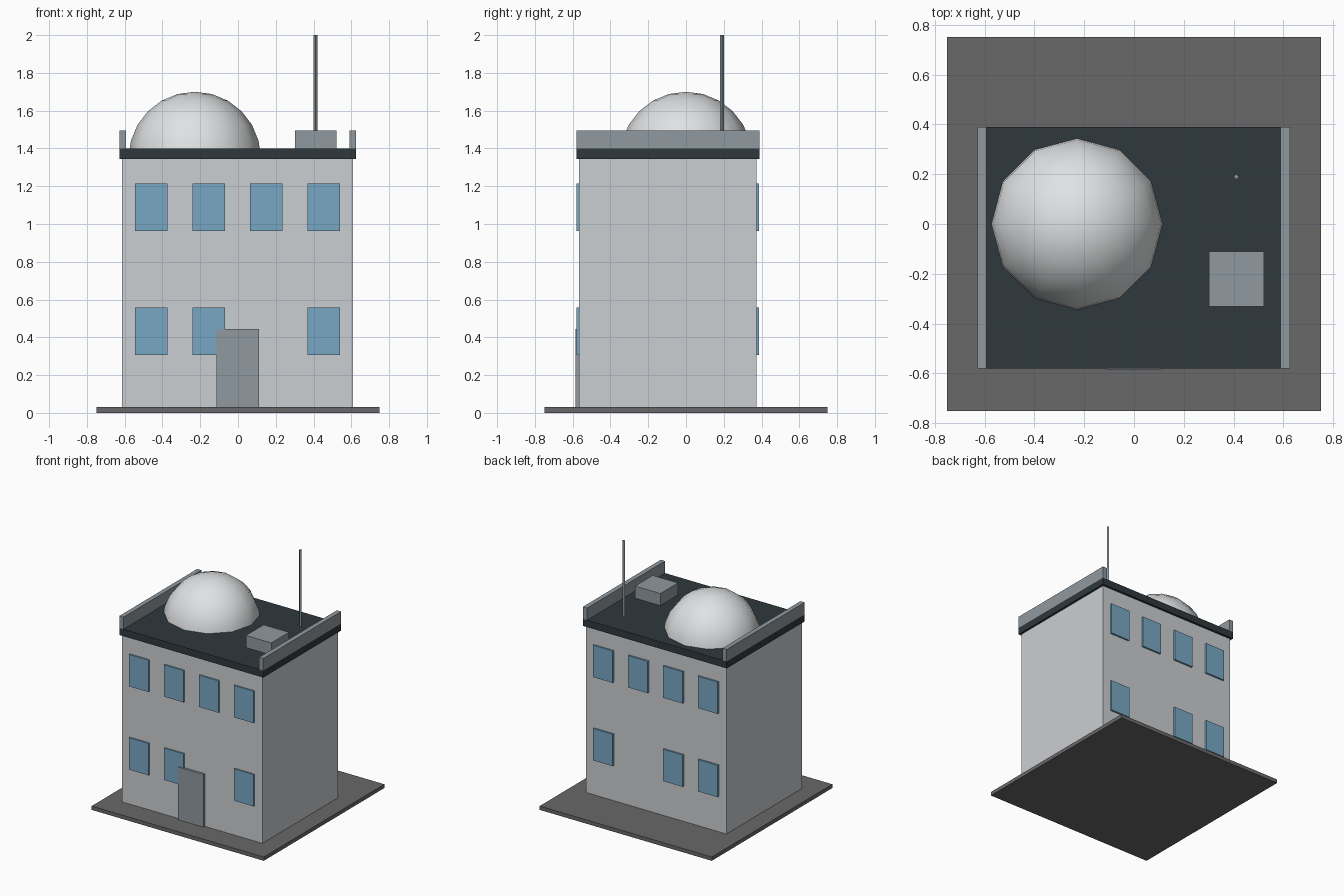
import bpy
import bmesh

cube = bpy.data.objects.get("Cube")
if cube:
    bpy.data.objects.remove(cube, do_unlink=True)


def material(name, r, g, b):
    mat = bpy.data.materials.new(name)
    mat.use_nodes = True
    mat.diffuse_color = (r, g, b, 1)
    mat.node_tree.nodes["Principled BSDF"].inputs["Base Color"].default_value = (r, g, b, 1)
    return mat


PAVING = material("dark paving", 0.14, 0.14, 0.14)
WALL = material("pale wall", 0.6, 0.62, 0.64)
ROOF = material("slate roof", 0.029, 0.04, 0.048)
METAL = material("grey metal", 0.28, 0.32, 0.35)
GLASS = material("blue glass", 0.19, 0.39, 0.56)
DOME = material("white dome", 0.74, 0.76, 0.77)


def finish(name, bm, mat):
    mesh = bpy.data.meshes.new(name)
    bm.to_mesh(mesh)
    bm.free()
    mesh.materials.append(mat)
    obj = bpy.data.objects.new(name, mesh)
    bpy.context.collection.objects.link(obj)
    return obj


def box(name, xs, ys, zs, mat):
    """Box spanning the given (min, max) range on each axis."""
    bm = bmesh.new()
    bmesh.ops.create_cube(bm, size=1)
    spans = (xs, ys, zs)
    for v in bm.verts:
        v.co = [s[0] if c < 0 else s[1] for c, s in zip(v.co, spans)]
    return finish(name, bm, mat)


# Ground and main block
box("ground_slab", (-0.75, 0.75), (-0.75, 0.75), (0, 0.03), PAVING)
box("walls", (-0.613, 0.61), (-0.567, 0.372), (0.03, 1.345), WALL)
roof_y = (-0.58, 0.39)
box("roof_slab", (-0.628, 0.626), roof_y, (1.345, 1.4), ROOF)

# Parapets along both sides of the roof
box("right_parapet", (-0.628, -0.592), roof_y, (1.4, 1.495), METAL)
box("left_parapet", (0.589, 0.626), roof_y, (1.4, 1.495), METAL)

# Windows front and back; one ground floor bay is left blank
for side, ys in (("front", (-0.579, -0.56)), ("back", (0.365, 0.386))):
    for floor, zs in (("lower", (0.307, 0.558)), ("upper", (0.963, 1.214))):
        for bay, x in enumerate((-0.46, -0.155, 0.15, 0.455)):
            if floor == "lower" and bay == 2:
                continue
            box(f"{side}_{floor}_window_{bay + 1}", (x - 0.086, x + 0.086), ys, zs, GLASS)

# Front door
box("front_door", (-0.115, 0.111), (-0.585, -0.56), (0.03, 0.445), METAL)

# Roof equipment
box("roof_vent", (0.301, 0.522), (-0.331, -0.111), (1.4, 1.495), METAL)

bm = bmesh.new()
bmesh.ops.create_cone(bm, cap_ends=True, segments=4, radius1=0.011, radius2=0.011, depth=0.6)
mast = finish("antenna_mast", bm, METAL)
mast.location = (0.411, 0.19, 1.7)

# Dome: sphere sunk into the roof, hidden underside removed
bm = bmesh.new()
bmesh.ops.create_uvsphere(bm, u_segments=12, v_segments=12, radius=0.35)
bmesh.ops.delete(bm, geom=[v for v in bm.verts if v.co.z < -0.01], context="VERTS")
for f in bm.faces:
    f.smooth = True
dome = finish("roof_dome", bm, DOME)
dome.location = (-0.229, 0, 1.35)
